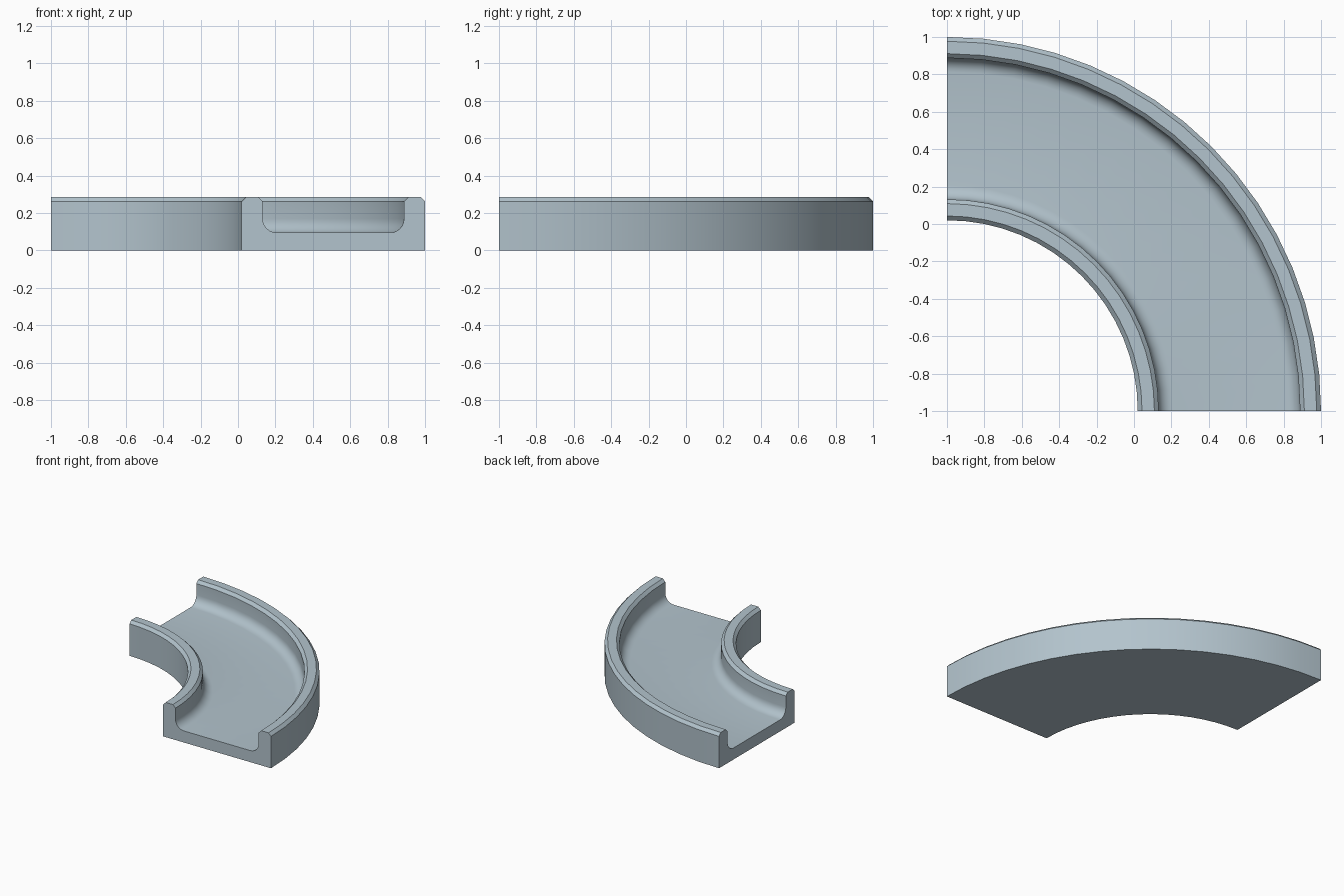
import bpy, bmesh, math
from mathutils import Vector

if "Cube" in bpy.data.objects:
    bpy.data.objects.remove(bpy.data.objects["Cube"])

STEPS = 16          # segments in the quarter turn
H, FLOOR, C, F = 0.285, 0.095, 0.023, 0.075   # height, floor, chamfer, fillet
R_IN, R_OUT, WALL = 1.02, 2.0, 0.112


def fillet(cx, start, end, n=6):
    """Rounded corner between floor and wall."""
    return [(cx + F * math.cos(math.radians(start + (end - start) * i / n)),
             FLOOR + F + F * math.sin(math.radians(start + (end - start) * i / n)))
            for i in range(n + 1)]


# Channel cross-section as (radius, height)
a, b = R_IN + WALL, R_OUT - WALL
profile = [(R_IN, 0), (R_IN, H - C), (R_IN + C, H), (a - C, H), (a, H - C)]
profile += fillet(a + F, 180, 270) + fillet(b - F, 270, 360)
profile += [(b, H - C), (b + C, H), (R_OUT - C, H), (R_OUT, H - C), (R_OUT, 0)]

# Sweep the section a quarter turn around the corner (-1, -1)
bm = bmesh.new()
rings = []
for s in range(STEPS + 1):
    t = math.pi / 2 * s / STEPS
    rings.append([bm.verts.new(Vector((-1 + r * math.cos(t), -1 + r * math.sin(t), z)))
                  for r, z in profile])
n = len(profile)
for r0, r1 in zip(rings, rings[1:]):
    for i in range(n):
        j = (i + 1) % n
        bm.faces.new((r0[i], r0[j], r1[j], r1[i]))

# End caps
bm.faces.new(rings[0])
bm.faces.new(rings[-1][::-1])
bmesh.ops.recalc_face_normals(bm, faces=bm.faces)

mesh = bpy.data.meshes.new("curved_track")
bm.to_mesh(mesh)
bm.free()
track = bpy.data.objects.new("curved_track", mesh)
bpy.context.collection.objects.link(track)

# Single blue-grey colour
mat = bpy.data.materials.new("blue grey")
mat.diffuse_color = (0.45, 0.55, 0.61, 1)
mat.use_nodes = True
mat.node_tree.nodes["Principled BSDF"].inputs["Base Color"].default_value = mat.diffuse_color
mesh.materials.append(mat)

# Smooth curves, crisp edges
bpy.context.view_layer.objects.active = track
track.select_set(True)
bpy.ops.object.shade_smooth_by_angle(angle=math.radians(30))
